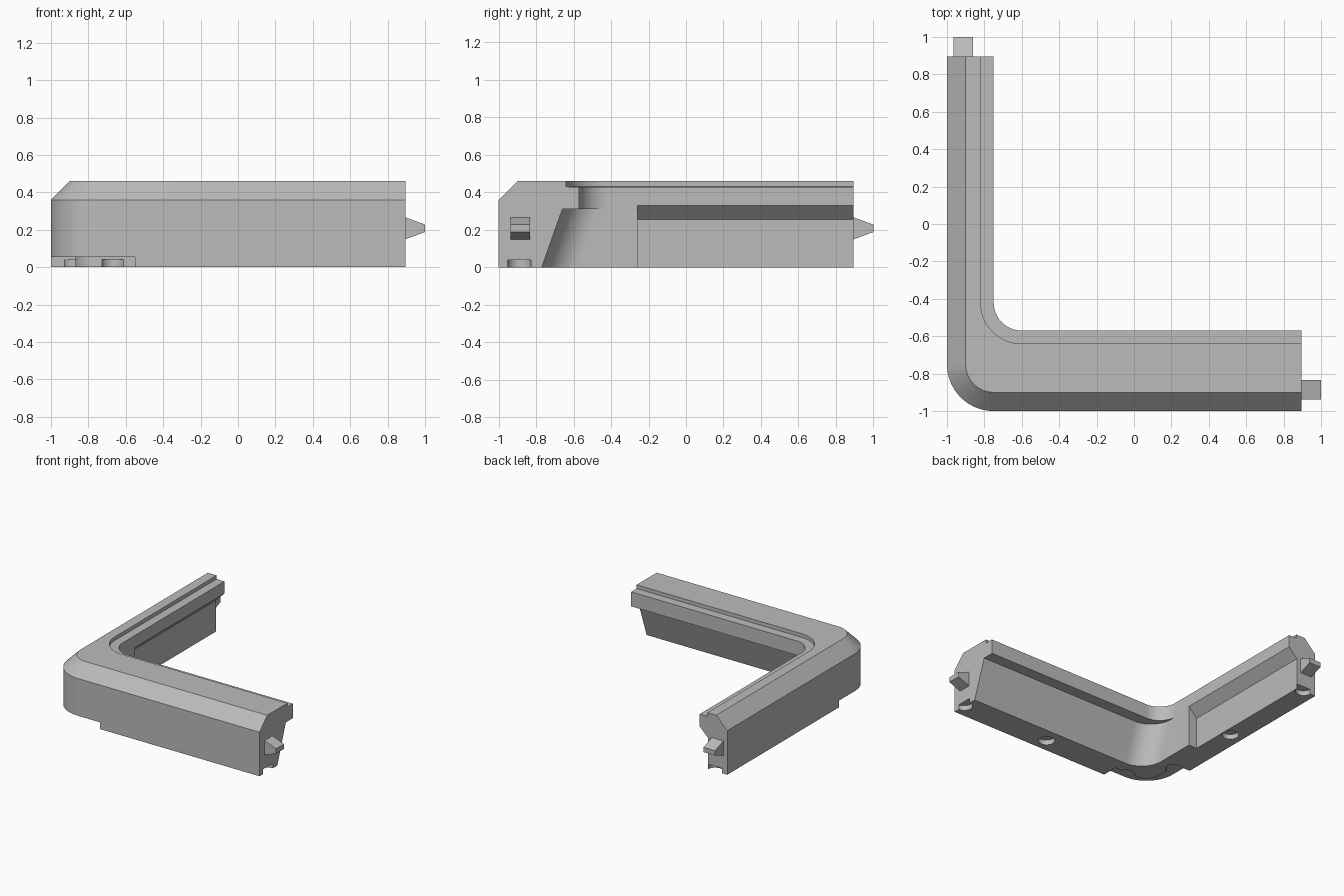
import bpy, bmesh, math

cube = bpy.data.objects.get("Cube")
if cube:
    bpy.data.objects.remove(cube)

grey = bpy.data.materials.new("plain grey")
grey.use_nodes = True
colour = (0.5, 0.5, 0.5, 1)
grey.diffuse_color = colour
grey.node_tree.nodes["Principled BSDF"].inputs["Base Color"].default_value = colour

END = 0.895     # where both arms stop
BEND = -0.75    # centre of the outer corner radius


def make(name, bm):
    bmesh.ops.recalc_face_normals(bm, faces=bm.faces)
    mesh = bpy.data.meshes.new(name)
    bm.to_mesh(mesh)
    bm.free()
    obj = bpy.data.objects.new(name, mesh)
    bpy.context.collection.objects.link(obj)
    mesh.materials.append(grey)
    return obj


def arc(cx, cy, r, steps=20):
    """Quarter arc from the -x side to the -y side of a centre."""
    angles = [math.pi + i * math.pi / 2 / steps for i in range(steps + 1)]
    return [(cx + r * math.cos(a), cy + r * math.sin(a)) for a in angles]


def l_outline(inset, inner_x, inner_y, r, end):
    """L-shaped plan: outer side is inset, inner side has fillet r."""
    outer = arc(BEND, BEND, 1 + BEND - inset)
    inner = arc(inner_x + r, inner_y + r, r)
    return ([(inset - 1, end)] + outer + [(end, inset - 1), (end, inner_y)]
            + inner[::-1] + [(inner_x, end)])


def loft(name, sections):
    """Join a stack of (z, outline) sections into a closed solid."""
    bm = bmesh.new()
    rings = [[bm.verts.new((x, y, z)) for x, y in pts] for z, pts in sections]
    n = len(rings[0])
    for low, high in zip(rings, rings[1:]):
        for i in range(n):
            j = (i + 1) % n
            bm.faces.new((low[i], low[j], high[j], high[i]))
    bm.faces.new(rings[0])
    bm.faces.new(rings[-1])
    return make(name, bm)


def cut(target, cutter):
    cutter.hide_render = True
    mod = target.modifiers.new("cut", "BOOLEAN")
    mod.operation = "DIFFERENCE"
    mod.solver = "EXACT"
    mod.object = cutter
    bpy.context.view_layer.objects.active = target
    bpy.ops.object.modifier_apply(modifier=mod.name)
    bpy.data.objects.remove(cutter)


# Corner frame: sloped inner wall, overhanging lip, rebate and outer chamfer
levels = [  # z, outer inset, inner x, inner y, fillet
    (0, 0, -0.75, -0.77, 0.19),
    (0.31, 0, -0.75, -0.66, 0.19),
    (0.311, 0, -0.75, -0.57, 0.15),
    (0.36, 0, -0.75, -0.57, 0.15),
    (0.429, 0.069, -0.75, -0.57, 0.15),
    (0.43, 0.07, -0.82, -0.64, 0.22),
    (0.46, 0.1, -0.82, -0.64, 0.22),
]
frame = loft("corner_frame", [(z, l_outline(*rest, END)) for z, *rest in levels])

# Recess along the inner wall of the narrow arm
profile = [(-0.7, -0.05), (-0.825, -0.05), (-0.825, 0.255), (-0.7, 0.38)]
bm = bmesh.new()
near, far = ([bm.verts.new((x, y, z)) for x, z in profile] for y in (-0.26, 1))
for i in range(4):
    j = (i + 1) % 4
    bm.faces.new((near[i], near[j], far[j], far[i]))
bm.faces.new(near)
bm.faces.new(far)
cut(frame, make("recess_cutter", bm))

# Finger notch under the outer corner
notch = l_outline(-0.05, -0.87, -0.87, 0.12, -0.55)
cut(frame, loft("notch_cutter", [(-0.05, notch), (0.055, notch)]))

# Round sockets in the underside
ROW = -0.89
for x, y in [(END, ROW), (0.1, ROW), (-0.67, ROW),
             (ROW, END), (ROW, 0.05), (ROW, -0.6)]:
    bm = bmesh.new()
    bmesh.ops.create_cone(bm, cap_ends=True, segments=32,
                          radius1=0.062, radius2=0.062, depth=0.08)
    bmesh.ops.translate(bm, verts=bm.verts, vec=(x, y, 0))
    cut(frame, make("socket_cutter", bm))

bpy.ops.object.select_all(action="DESELECT")
frame.select_set(True)
bpy.context.view_layer.objects.active = frame
bpy.ops.object.shade_smooth_by_angle(angle=math.radians(25))


# Wedge-shaped pegs on both arm ends
def peg(name, centre, along_x):
    bm = bmesh.new()
    bmesh.ops.create_cube(bm, size=1)
    for v in bm.verts:
        tip = v.co.x > 0
        reach = 1 if tip else END - 0.01
        side = centre + v.co.y * 0.104
        z = 0.208 + v.co.z * (0.04 if tip else 0.125)
        v.co = (reach, side, z) if along_x else (side, reach, z)
    return make(name, bm)


peg("left_peg", -0.885, True)
peg("back_peg", -0.912, False)
